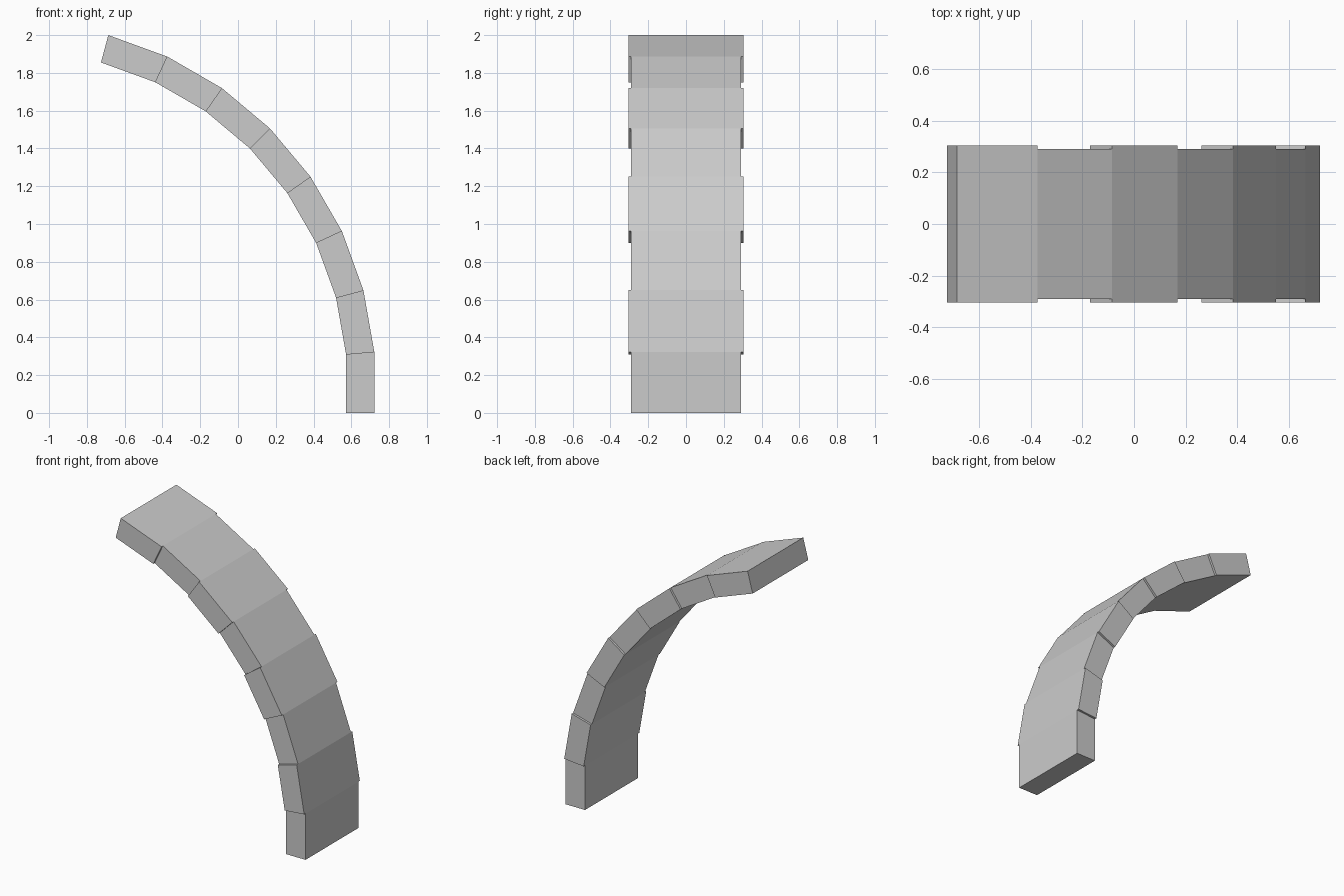
import bpy
from math import cos, sin, radians

cube = bpy.data.objects.get("Cube")
if cube:
    bpy.data.objects.remove(cube, do_unlink=True)

# Arc layout
CENTER_X, CENTER_Z = -1.181, 0.155
OUTER, INNER = 1.91, 1.76
STEP = 10
BLOCKS = 8
NARROW, WIDE = 0.29, 0.305

stone = bpy.data.materials.new("grey_stone")
stone.use_nodes = True
GREY = (0.6, 0.6, 0.6, 1)
stone.diffuse_color = GREY
stone.node_tree.nodes["Principled BSDF"].inputs["Base Color"].default_value = GREY


def joint(i):
    """Outer and inner point of a joint; joint 0 is the flat foot."""
    a = radians(STEP * (i - 0.5))
    points = []
    for r in (OUTER, INNER):
        z = CENTER_Z + r * sin(a) if i else 0
        points.append((CENTER_X + r * cos(a), z))
    return points


def block(name, profile, half_width):
    """Extrude a four-point xz profile along y."""
    n = len(profile)
    verts = [(x, y, z) for y in (-half_width, half_width) for x, z in profile]
    faces = [tuple(reversed(range(n))), tuple(range(n, 2 * n))]
    faces += [(k, (k + 1) % n, (k + 1) % n + n, k + n) for k in range(n)]
    mesh = bpy.data.meshes.new(name)
    # Profile runs clockwise seen from -y, so the faces are flipped outward
    mesh.from_pydata(verts, [], [f[::-1] for f in faces])
    mesh.materials.append(stone)
    obj = bpy.data.objects.new(name, mesh)
    bpy.context.collection.objects.link(obj)


# Wedge blocks alternate between narrow and wide
for i in range(BLOCKS):
    low_outer, low_inner = joint(i)
    high_outer, high_inner = joint(i + 1)
    # Side faces sit at the first outer corner's x, giving an upright foot
    if i == 0:
        low_outer = (high_outer[0], 0)
        low_inner = (high_inner[0], 0)
    profile = [low_outer, low_inner, high_inner, high_outer]
    block(f"arch_block_{i + 1}", profile, WIDE if i % 2 else NARROW)
